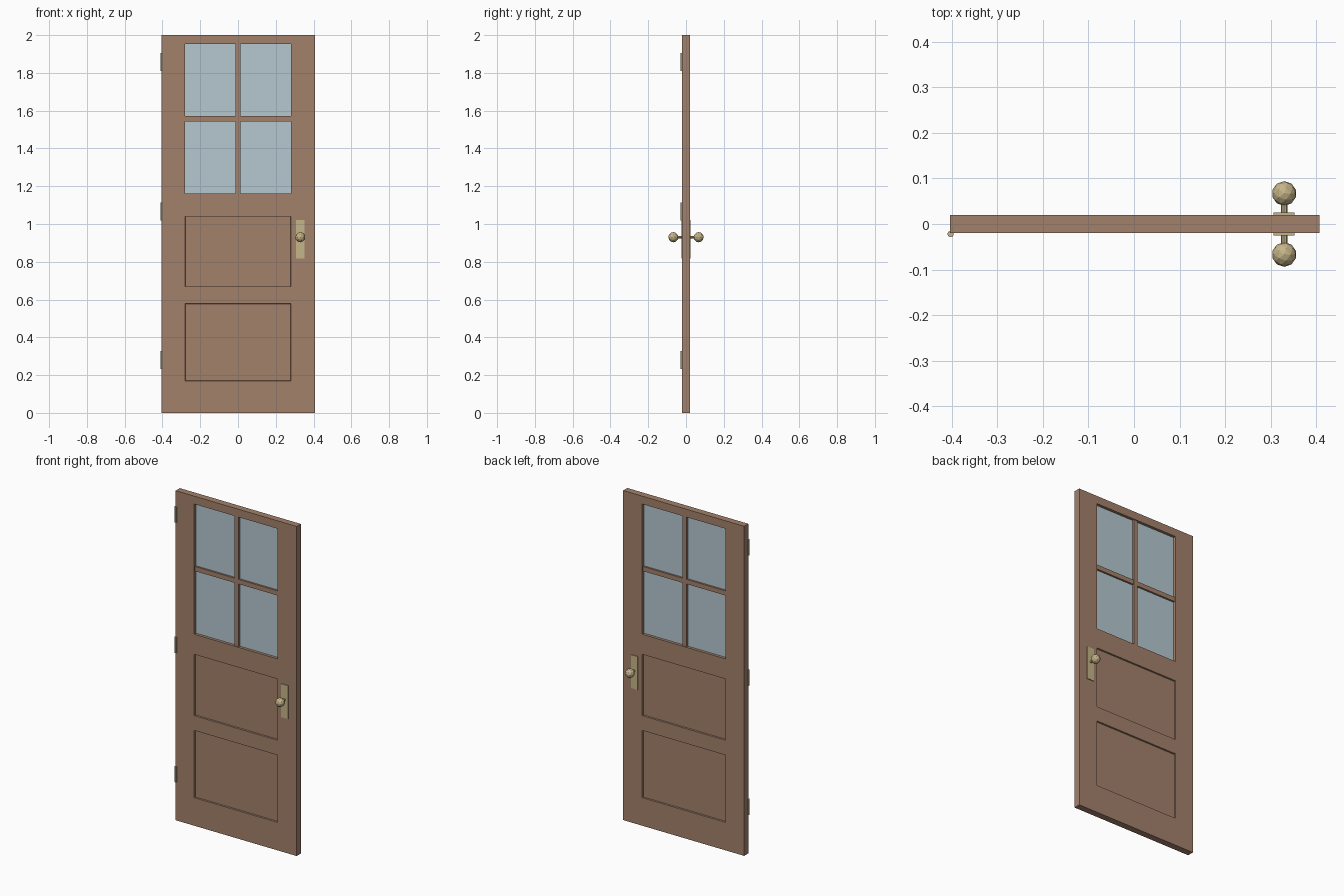
import bpy
import bmesh
from mathutils import Matrix, Vector
from math import radians

cube = bpy.data.objects.get("Cube")
if cube:
    bpy.data.objects.remove(cube, do_unlink=True)


def material(name, r, g, b):
    mat = bpy.data.materials.new(name)
    mat.use_nodes = True
    mat.diffuse_color = (r, g, b, 1)
    mat.node_tree.nodes["Principled BSDF"].inputs["Base Color"].default_value = (r, g, b, 1)
    return mat


wood = material("brown wood", 0.37, 0.22, 0.148)
glass = material("pale blue glass", 0.46, 0.58, 0.63)
brass = material("brass", 0.56, 0.46, 0.25)


def finish(bm, name, mat):
    bmesh.ops.recalc_face_normals(bm, faces=bm.faces)
    mesh = bpy.data.meshes.new(name)
    bm.to_mesh(mesh)
    bm.free()
    mesh.materials.append(mat)
    obj = bpy.data.objects.new(name, mesh)
    bpy.context.collection.objects.link(obj)
    return obj


def box(name, mat, x0, x1, y0, y1, z0, z1):
    bm = bmesh.new()
    centre = Vector((x0 + x1, y0 + y1, z0 + z1)) / 2
    size = Matrix.Diagonal((x1 - x0, y1 - y0, z1 - z0, 1))
    bmesh.ops.create_cube(bm, size=1, matrix=Matrix.Translation(centre) @ size)
    return finish(bm, name, mat)


def cylinder(name, mat, centre, radius, length, sides, tilt=0):
    bm = bmesh.new()
    place = Matrix.Translation(centre) @ Matrix.Rotation(radians(tilt), 4, 'X')
    bmesh.ops.create_cone(bm, cap_ends=True, segments=sides, radius1=radius,
                          radius2=radius, depth=length, matrix=place)
    return finish(bm, name, mat)


# Door leaf: a slab with a window opening and two panels recessed on both sides
HALF = 0.02
OPEN_X = 0.28
columns = [-0.404, -OPEN_X, OPEN_X, 0.408]
rows = [0, 0.17, 0.578, 0.668, 1.04, 1.162, 1.952, 2]
WINDOW_ROW = 5
PANEL_ROWS = (1, 3)

bm = bmesh.new()
grid = [[bm.verts.new((x, -HALF, z)) for x in columns] for z in rows]
for r in range(len(rows) - 1):
    for c in range(len(columns) - 1):
        if (r, c) != (WINDOW_ROW, 1):
            bm.faces.new((grid[r][c], grid[r][c + 1], grid[r + 1][c + 1], grid[r + 1][c]))
back = bmesh.ops.extrude_face_region(bm, geom=bm.faces[:], use_keep_orig=True)
bmesh.ops.translate(bm, vec=(0, 2 * HALF, 0),
                    verts=[g for g in back["geom"] if isinstance(g, bmesh.types.BMVert)])
bmesh.ops.recalc_face_normals(bm, faces=bm.faces)
middles = [(rows[r] + rows[r + 1]) / 2 for r in PANEL_ROWS]
panels = []
for f in bm.faces:
    c = f.calc_center_median()
    if abs(f.normal.y) > 0.9 and abs(c.x) < 0.1 and any(abs(c.z - m) < 0.01 for m in middles):
        panels.append(f)
bmesh.ops.inset_individual(bm, faces=panels, thickness=0.002, depth=-0.009)
finish(bm, "door_leaf", wood)

# Window: one pane and two crossing glazing bars
z0, z1 = rows[WINDOW_ROW], rows[WINDOW_ROW + 1]
mid = (z0 + z1) / 2
box("window_pane", glass, -OPEN_X, OPEN_X, -0.003, 0.003, z0, z1)
box("vertical_glazing_bar", wood, -0.014, 0.014, -0.015, 0.015, z0, z1)
box("horizontal_glazing_bar", wood, -OPEN_X, OPEN_X, -0.014, 0.014, mid - 0.014, mid + 0.014)

# Handle plate, stem and knob on each side
KNOB_X, KNOB_Z = 0.33, 0.93
for side, label in ((-1, "front"), (1, "back")):
    y0, y1 = sorted((side * HALF, side * (HALF + 0.005)))
    box(label + "_handle_plate", brass, KNOB_X - 0.023, KNOB_X + 0.023, y0, y1, 0.818, 1.02)
    cylinder(label + "_knob_stem", brass, (KNOB_X, side * 0.036, KNOB_Z), 0.007, 0.032, 8, 90)
    bm = bmesh.new()
    bmesh.ops.create_icosphere(bm, subdivisions=2, radius=0.027,
                               matrix=Matrix.Translation((KNOB_X, side * 0.067, KNOB_Z)))
    finish(bm, label + "_knob", brass)

# Hinge barrels along the front left-hand edge
for z, label in ((0.281, "lower"), (1.066, "middle"), (1.857, "upper")):
    cylinder(label + "_hinge", brass, (-0.403, -0.022, z), 0.007, 0.095, 8)
